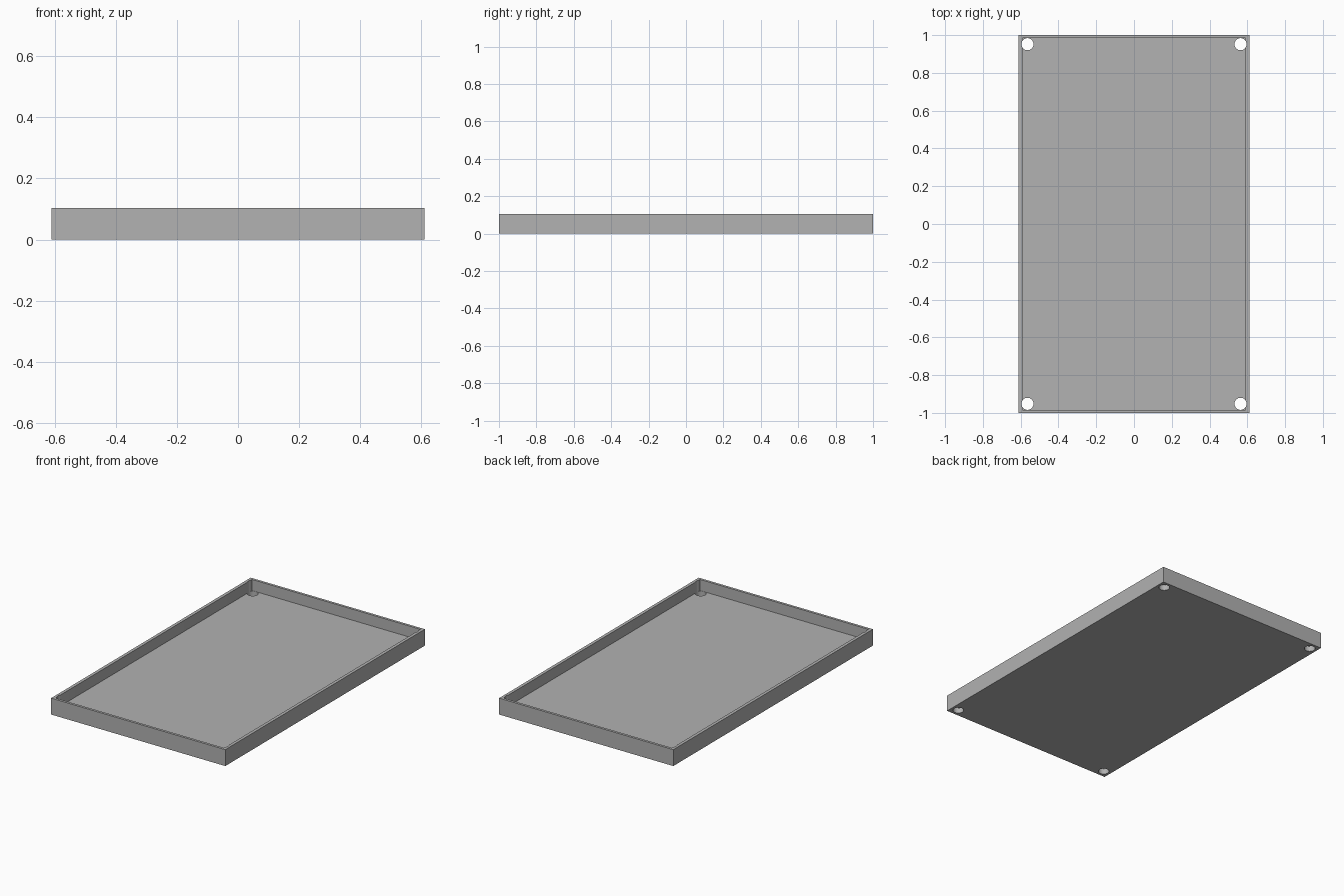
import bpy

default_cube = bpy.data.objects.get("Cube")
if default_cube:
    bpy.data.objects.remove(default_cube, do_unlink=True)

WIDTH, LENGTH, HEIGHT = 1.222, 2.0, 0.104
WALL_X, WALL_Y, FLOOR = 0.02, 0.016, 0.034
HOLE_X, HOLE_Y, HOLE_RADIUS = 0.564, 0.952, 0.032

grey = bpy.data.materials.new("plain_grey")
grey.use_nodes = True
grey.diffuse_color = (0.445, 0.445, 0.445, 1)
grey.node_tree.nodes["Principled BSDF"].inputs["Base Color"].default_value = grey.diffuse_color


def box(name, width, length, bottom, top):
    bpy.ops.mesh.primitive_cube_add(size=1, location=(0, 0, (bottom + top) / 2))
    obj = bpy.context.object
    obj.name = name
    obj.scale = (width, length, top - bottom)
    bpy.ops.object.transform_apply(location=True, rotation=False, scale=True)
    obj.data.materials.append(grey)
    return obj


def cut(target, cutter):
    cutter.hide_render = True
    bpy.context.view_layer.objects.active = target
    mod = target.modifiers.new("cut", "BOOLEAN")
    mod.operation = "DIFFERENCE"
    mod.solver = "EXACT"
    mod.object = cutter
    bpy.ops.object.modifier_apply(modifier=mod.name)
    bpy.data.objects.remove(cutter, do_unlink=True)


# Open tray: solid slab with the inside hollowed out
tray = box("tray", WIDTH, LENGTH, 0, HEIGHT)
cut(tray, box("cavity_cutter", WIDTH - 2 * WALL_X, LENGTH - 2 * WALL_Y, FLOOR, HEIGHT * 2))

# Round hole through each corner
for x in (-HOLE_X, HOLE_X):
    for y in (-HOLE_Y, HOLE_Y):
        bpy.ops.mesh.primitive_cylinder_add(vertices=32, radius=HOLE_RADIUS, depth=1, location=(x, y, 0))
        cutter = bpy.context.object
        cutter.name = "hole_cutter"
        cutter.data.materials.append(grey)
        cut(tray, cutter)

# Smooth hole walls, crisp box edges
bpy.ops.object.select_all(action="DESELECT")
tray.select_set(True)
bpy.context.view_layer.objects.active = tray
bpy.ops.object.shade_smooth_by_angle()
